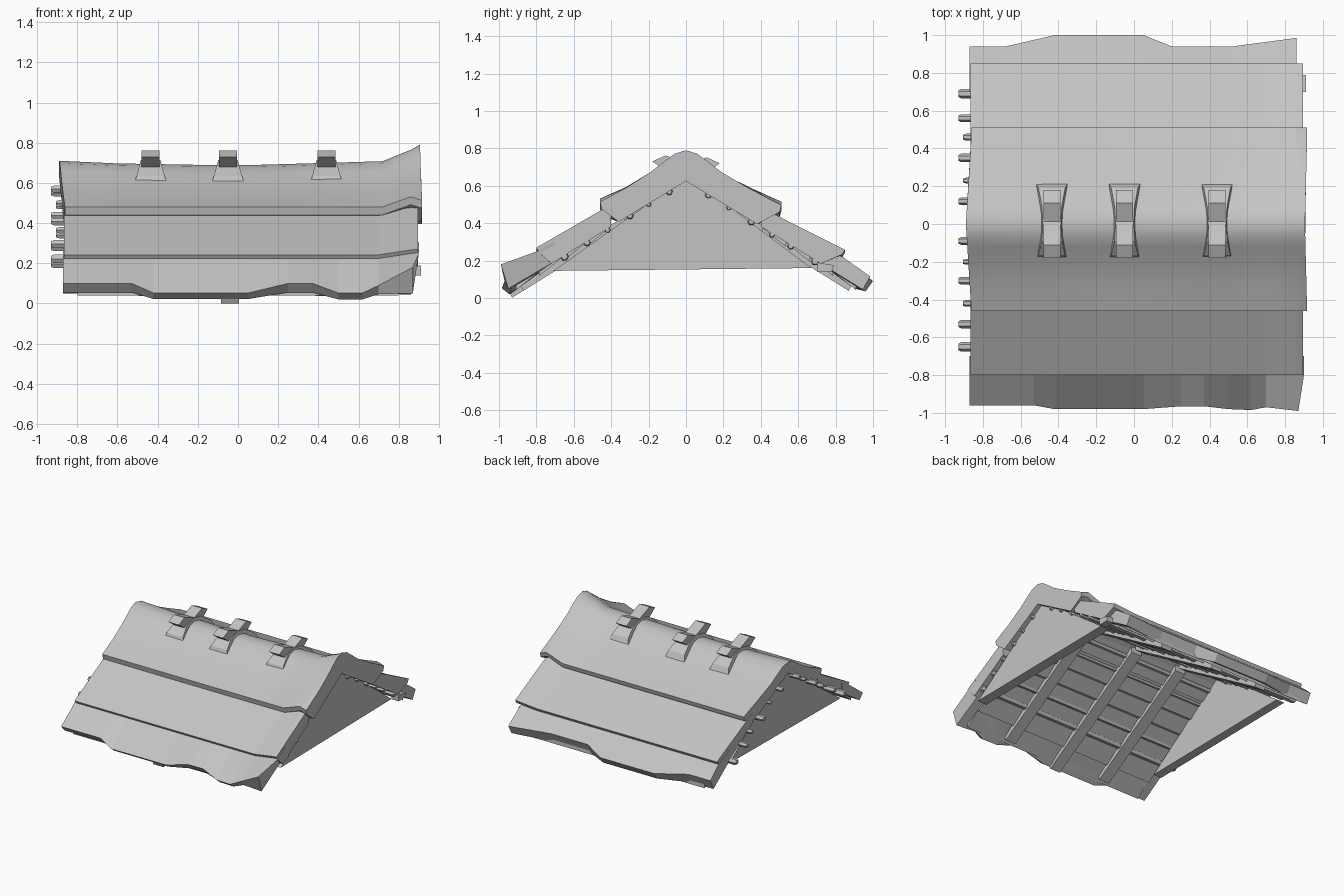
import bpy, bmesh, math

if "Cube" in bpy.data.objects:
    bpy.data.objects.remove(bpy.data.objects["Cube"])

mat = bpy.data.materials.new("plain grey")
mat.diffuse_color = (0.55, 0.55, 0.55, 1)
mat.use_nodes = True
mat.node_tree.nodes["Principled BSDF"].inputs["Base Color"].default_value = mat.diffuse_color


def loft(name, sections, smooth=False):
    """Closed solid through a row of equal-length point loops."""
    bm = bmesh.new()
    rows = [[bm.verts.new(p) for p in s] for s in sections]
    n = len(rows[0])
    for a, b in zip(rows, rows[1:]):
        for i in range(n):
            j = (i + 1) % n
            bm.faces.new((a[i], a[j], b[j], b[i]))
    bm.faces.new(rows[0])
    bm.faces.new(rows[-1][::-1])
    bmesh.ops.recalc_face_normals(bm, faces=bm.faces)
    me = bpy.data.meshes.new(name)
    bm.to_mesh(me)
    bm.free()
    me.materials.append(mat)
    ob = bpy.data.objects.new(name, me)
    bpy.context.collection.objects.link(ob)
    if smooth:
        bpy.ops.object.select_all(action='DESELECT')
        bpy.context.view_layer.objects.active = ob
        ob.select_set(True)
        bpy.ops.object.shade_smooth_by_angle(angle=math.radians(30))
    return ob


def prism(name, poly, x0, x1):
    return loft(name, [[(x, y, z) for y, z in poly] for x in (x0, x1)])


def under(y):
    """Height of the roof underside."""
    return 0.63 - 0.62 * abs(y)


# ridge cover: one thick sheet bent over the ridge, flared up at the right end
front = [(-0.46, 0.48), (-0.32, 0.535), (-0.19, 0.6), (-0.12, 0.645), (-0.06, 0.68)]
back = [(0.06, 0.68), (0.12, 0.645), (0.19, 0.6), (0.35, 0.53), (0.51, 0.465)]
outer = front + [(0, 0.69)] + back
inner = [(0.50, 0.43), (0.38, under(0.38)), (0, 0.625), (-0.36, under(0.36)), (-0.45, 0.44)]
rows = []
for x, ridge, lip in [(-0.88, .02, 0), (-0.6, .007, 0), (-0.2, 0, 0), (0.1, 0, 0),
                      (0.45, .01, 0), (0.72, .018, 0), (0.86, .075, .05), (0.905, .10, .03)]:
    row = []
    for k, (y, z) in enumerate(outer + inner):
        t = min(1, abs(y) / 0.48)
        xx = x + (0.03 * t - 0.01 if x < -0.8 else 0.012 * t if x > 0.9 else 0)
        dz = ridge * (1 - t) + lip * t
        if k >= len(outer) and abs(y) < 0.44:
            dz = 0
        row.append((xx, y, z + dz))
    rows.append(row)
loft("ridge_cover", rows, True)

# middle roof layers
for s, w, flare, nm in ((-1, 0, .035, "front"), (1, 0.05, .02, "back")):
    rows = []
    for x, f in ((-0.865, 0), (0.7, 0), (0.86, flare), (0.895, flare * 1.1)):
        rows.append([(x, s * y, z) for y, z in (
            (0.40, 0.462 + f), (0.80 + w, 0.242 + f * .7), (0.785 + w, 0.217 + f * .7),
            (0.72, under(0.72)), (0.40, under(0.40)))])
    loft("middle_layer_" + nm, rows)

# eave layers with a ragged lower edge: x, edge y, top z, bottom z
edge_front = [(-0.87, .96, .10, .07), (-0.53, .96, .10, .07), (-0.42, .98, .052, .037),
              (0.05, .98, .052, .037), (0.25, .965, .10, .07), (0.37, .965, .10, .07),
              (0.5, .98, .052, .035), (0.62, .985, .052, .035), (0.7, .97, .09, .062),
              (0.87, .99, .18, .065)]
edge_back = [(-0.87, .94, .13, .065), (-0.68, .94, .13, .065), (-0.42, 1.0, .09, .05),
             (0.05, 1.0, .09, .05), (0.2, .94, .13, .065), (0.52, .94, .13, .065),
             (0.86, .985, .115, .06)]
for s, edge, w, nm in ((-1, edge_front, 0, "front"), (1, edge_back, .04, "back")):
    rows = []
    for x, y, zt, zb in edge:
        end = 0.03 if x > 0.8 and s < 0 else 0
        rows.append([(x + end, s * 0.70, 0.275 + end), (x + end, s * (0.80 + w), 0.218 + end),
                     (x, s * y, zt), (x, s * (y - 0.04), zb - 0.015), (x, s * 0.70, under(0.70))])
    loft("eave_layer_" + nm, rows)

# gable walls
gable = [(-0.71, 0.145), (0.67, 0.16), (0.05, 0.625), (-0.03, 0.625)]
prism("gable_right", gable, 0.79, 0.87)
prism("gable_left", gable, -0.85, -0.78)

# overlapping boards and rafters under each slope
rafter_x = (-0.45, -0.04, 0.43)
for s, nm in ((-1, "front"), (1, "back")):
    for i in range(7):
        a = 0.03 + i * 0.125
        b = a + 0.13
        prism(f"lining_board_{nm}_{i}", [(s * a, under(a) + .01), (s * b, under(b) + .01),
              (s * b, under(b) - .025), (s * a, under(a) - .003)], -0.8, 0.8)
    for i, x in enumerate(rafter_x):
        e = 0.95 if (i == 1 and s < 0) else 0.89
        prism(f"rafter_{nm}_{i}", [(s * .02, under(.02)), (s * e, under(e)),
              (s * (e - .02), under(e) - .04), (s * .02, under(.02) - .05)], x - .045, x + .045)

# round battens whose ends poke out of the gables
for i, (y, r) in enumerate([(-.65, .025), (-.53, .022), (-.42, .018), (-.3, .02), (-.2, .015),
                            (-.09, .02), (.12, .02), (.23, .015), (.35, .022), (.46, .018),
                            (.56, .02), (.69, .025)]):
    c = under(y) - 0.005
    poke = -0.93 if r > .018 else -0.905
    rows = []
    for x, q in ((poke, .7), (poke + .015, 1), (.875, 1), (.89, .7)):
        rows.append([(x, y + r * q * math.cos(k * math.pi / 3), c + r * q * math.sin(k * math.pi / 3))
                     for k in range(6)])
    loft(f"batten_{i}", rows)

# small block at the back right corner
prism("corner_block", [(.70, .14), (.78, .14), (.79, .175), (.70, .19)], .85, .91)

# ridge saddles, each with two crossing pegs
saddle = [(-.18, .595), (-.165, .635), (-.09, .695), (0, .715), (.09, .70), (.19, .635),
          (.22, .575), (0, .62)]
peg = [(-.18, .73), (-.11, .762), (.05, .70), (.05, .65), (-.11, .68)]
for i, x in enumerate((-0.435, -0.05, 0.44)):
    loft(f"ridge_saddle_{i}", [[(x + d * (.08 - .28 * (z - .6)), y, z) for y, z in saddle]
                               for d in (-1, 1)])
    for s, nm in ((1, "front"), (-1, "back")):
        prism(f"ridge_peg_{nm}_{i}", [(s * y, z - (.01 if s < 0 else 0)) for y, z in peg],
              x - .045, x + .045)
